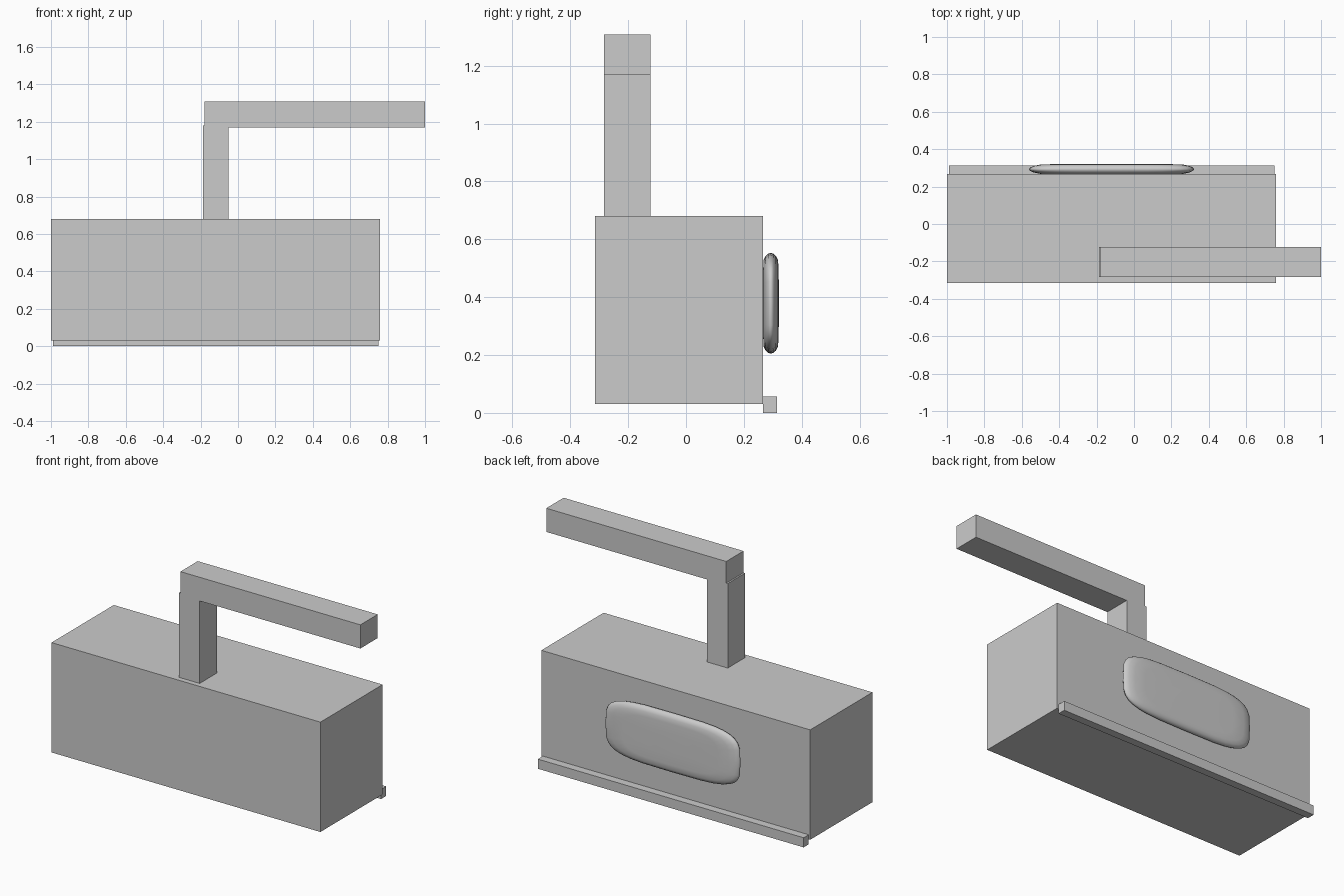
import bpy, bmesh, math

if "Cube" in bpy.data.objects:
    bpy.data.objects.remove(bpy.data.objects["Cube"])


def box(name, x, y, z):
    """Box from its min/max extents on each axis."""
    bm = bmesh.new()
    bmesh.ops.create_cube(bm, size=1)
    for v in bm.verts:
        for i, (lo, hi) in enumerate((x, y, z)):
            v.co[i] = lo if v.co[i] < 0 else hi
    return finish(name, bm)


def finish(name, bm):
    bmesh.ops.recalc_face_normals(bm, faces=bm.faces[:])
    mesh = bpy.data.meshes.new(name)
    bm.to_mesh(mesh)
    bm.free()
    obj = bpy.data.objects.new(name, mesh)
    bpy.context.collection.objects.link(obj)
    return obj


def cushion(name, center, half_x, half_z, profile, sides=32):
    """Rounded pad: superelliptic rings stacked along y, closed at both ends."""
    bm = bmesh.new()
    rings = []
    for y, s in profile:
        ring = []
        for i in range(sides):
            a = 2 * math.pi * i / sides
            c, d = math.cos(a), math.sin(a)
            px = math.copysign(abs(c) ** 0.5, c) * half_x * s
            pz = math.copysign(abs(d) ** 0.5, d) * half_z * s
            ring.append(bm.verts.new((center[0] + px, y, center[1] + pz)))
        rings.append(ring)
    for r, q in zip(rings, rings[1:]):
        for i in range(sides):
            j = (i + 1) % sides
            bm.faces.new((r[i], r[j], q[j], q[i]))
    bm.faces.new(rings[0])
    bm.faces.new(rings[-1])
    for f in bm.faces:
        f.smooth = True
    return finish(name, bm)


# Main block
box("body", (-1.0, 0.76), (-0.315, 0.267), (0.03, 0.68))

# Upright post and the horizontal arm on top of it
box("post", (-0.188, -0.052), (-0.284, -0.122), (0.68, 1.18))
box("arm", (-0.178, 1.0), (-0.284, -0.122), (1.168, 1.308))

# Thin rail along the lower back edge
box("back_rail", (-0.99, 0.75), (0.267, 0.314), (0.0, 0.057))

# Soft oval pad on the back face
cushion("back_pad", (-0.12, 0.379), 0.442, 0.174,
        [(0.267, 0.70), (0.268, 0.86), (0.275, 0.94), (0.284, 0.985),
         (0.293, 1.0), (0.302, 0.985), (0.311, 0.94), (0.318, 0.86),
         (0.320, 0.70), (0.321, 0.35)])
